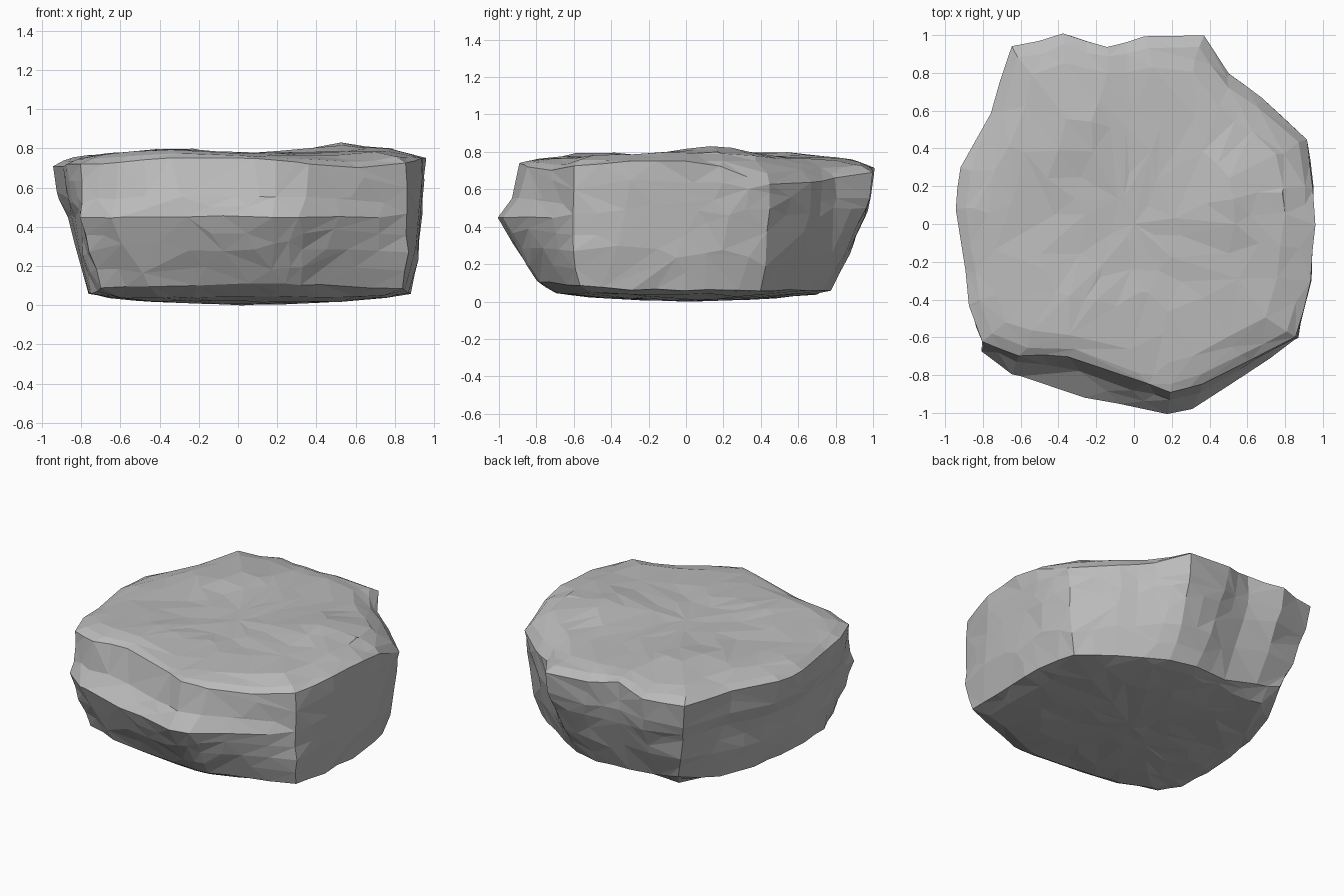
import bpy, bmesh, math
from mathutils import Vector, noise

cube = bpy.data.objects.get("Cube")
if cube:
    bpy.data.objects.remove(cube, do_unlink=True)

# Matching outlines, counterclockwise from the front point
base_outline = [(.2, -.8), (.32, -.78), (.55, -.69), (.84, -.57), (.87, -.3), (.88, 0),
                (.86, .2), (.83, .4), (.62, .55), (.45, .66), (.3, .74), (.12, .78),
                (-.1, .76), (-.32, .79), (-.51, .81), (-.63, .55), (-.71, .27), (-.75, .05),
                (-.76, -.2), (-.75, -.43), (-.69, -.61), (-.45, -.7), (-.25, -.74), (0, -.78)]
ledge_outline = [(.18, -1), (.33, -.97), (.57, -.81), (.86, -.61), (.92, -.35), (.94, 0),
                 (.93, .22), (.89, .44), (.66, .65), (.48, .78), (.35, .94), (.1, .95),
                 (-.13, .9), (-.35, .95), (-.6, .89), (-.7, .56), (-.83, .29), (-.86, .08),
                 (-.84, -.22), (-.81, -.48), (-.8, -.68), (-.64, -.79), (-.25, -.92), (-.03, -.96)]
rim_outline = [(.2, -.89, .74), (.35, -.85, .72), (.6, -.73, .7), (.86, -.6, .72),
               (.93, -.3, .75), (.95, 0, .75), (.95, .2, .72), (.91, .45, .62),
               (.67, .67, .64), (.5, .8, .66), (.37, 1, .69), (.05, .99, .71),
               (-.15, .94, .74), (-.38, 1, .71), (-.65, .94, .71), (-.75, .6, .71),
               (-.92, .3, .71), (-.95, .09, .71), (-.89, -.25, .71), (-.87, -.45, .72),
               (-.8, -.62, .72), (-.6, -.69, .73), (-.35, -.7, .75), (.02, -.83, .75)]
TOP_BUMPS = [(.6, .15, .06), (-.35, .5, .03), (-.3, -.5, .03), (.75, -.4, .02)]


def top_height(x, y):
    """Gently uneven top."""
    return .77 + sum(h * math.exp(-((x - u) ** 2 + (y - v) ** 2) / .08) for u, v, h in TOP_BUMPS)


def base_height(x, y):
    """Lower edge, chipped upwards at the front and at the back right corner."""
    chip = math.exp(-((x + .5) ** 2 + (y - .8) ** 2) / .04)
    return .06 + .13 * max(0, -y - .4) + .08 * chip


def top_ring(scale, blend):
    ring = []
    for x, y, z in rim_outline:
        x, y = x * scale, y * scale
        ring.append(Vector((x, y, z + (top_height(x, y) - z) * blend)))
    return ring


def bottom_ring(scale, z):
    return [Vector((x * scale, y * scale, z)) for x, y in base_outline]


# Rings from the underside, up the walls and over the top
base = [Vector((x, y, base_height(x, y))) for x, y in base_outline]
ledge = [Vector((x, y, .45)) for x, y in ledge_outline]
rim = [Vector(p) for p in rim_outline]
wall = [a.lerp(b, .5) * 1.015 for a, b in zip(base, ledge)]
shoulder = []
for a, b in zip(ledge, rim):
    p = a.lerp(b, .65)
    p.z = .55
    shoulder.append(p)
rings = [bottom_ring(.25, .008), bottom_ring(.6, .02), bottom_ring(.87, .042),
         base, wall, ledge, shoulder, rim,
         top_ring(.94, .5), top_ring(.82, .9), top_ring(.55, 1), top_ring(.28, 1)]

bm = bmesh.new()
loops = [[bm.verts.new(p) for p in ring] for ring in rings]
count = len(rim)
for low, high in zip(loops, loops[1:]):
    for i in range(count):
        j = (i + 1) % count
        bm.faces.new((low[i], low[j], high[j], high[i]))
bottom_pole = bm.verts.new((0, 0, .008))
top_pole = bm.verts.new((0, 0, top_height(0, 0)))
for i in range(count):
    j = (i + 1) % count
    bm.faces.new((bottom_pole, loops[0][j], loops[0][i]))
    bm.faces.new((top_pole, loops[-1][i], loops[-1][j]))

# Chipped surface, resting on the ground
bmesh.ops.subdivide_edges(bm, edges=bm.edges[:], cuts=1, use_grid_fill=True)
for v in bm.verts:
    offset = noise.noise_vector(v.co * 3.5) * .01 + noise.noise_vector(v.co * 9) * .012
    offset.z *= .7
    v.co += offset
    v.co.z = max(v.co.z, 0)
bmesh.ops.triangulate(bm, faces=bm.faces[:])
bmesh.ops.recalc_face_normals(bm, faces=bm.faces[:])

mesh = bpy.data.meshes.new("rock")
bm.to_mesh(mesh)
bm.free()
rock = bpy.data.objects.new("rock", mesh)
bpy.context.collection.objects.link(rock)

# Irregular flat facets
facets = rock.modifiers.new("facets", "DECIMATE")
facets.ratio = .4

stone = bpy.data.materials.new("stone grey")
stone.use_nodes = True
stone.diffuse_color = (.5, .5, .5, 1)
stone.node_tree.nodes["Principled BSDF"].inputs["Base Color"].default_value = (.5, .5, .5, 1)
mesh.materials.append(stone)
